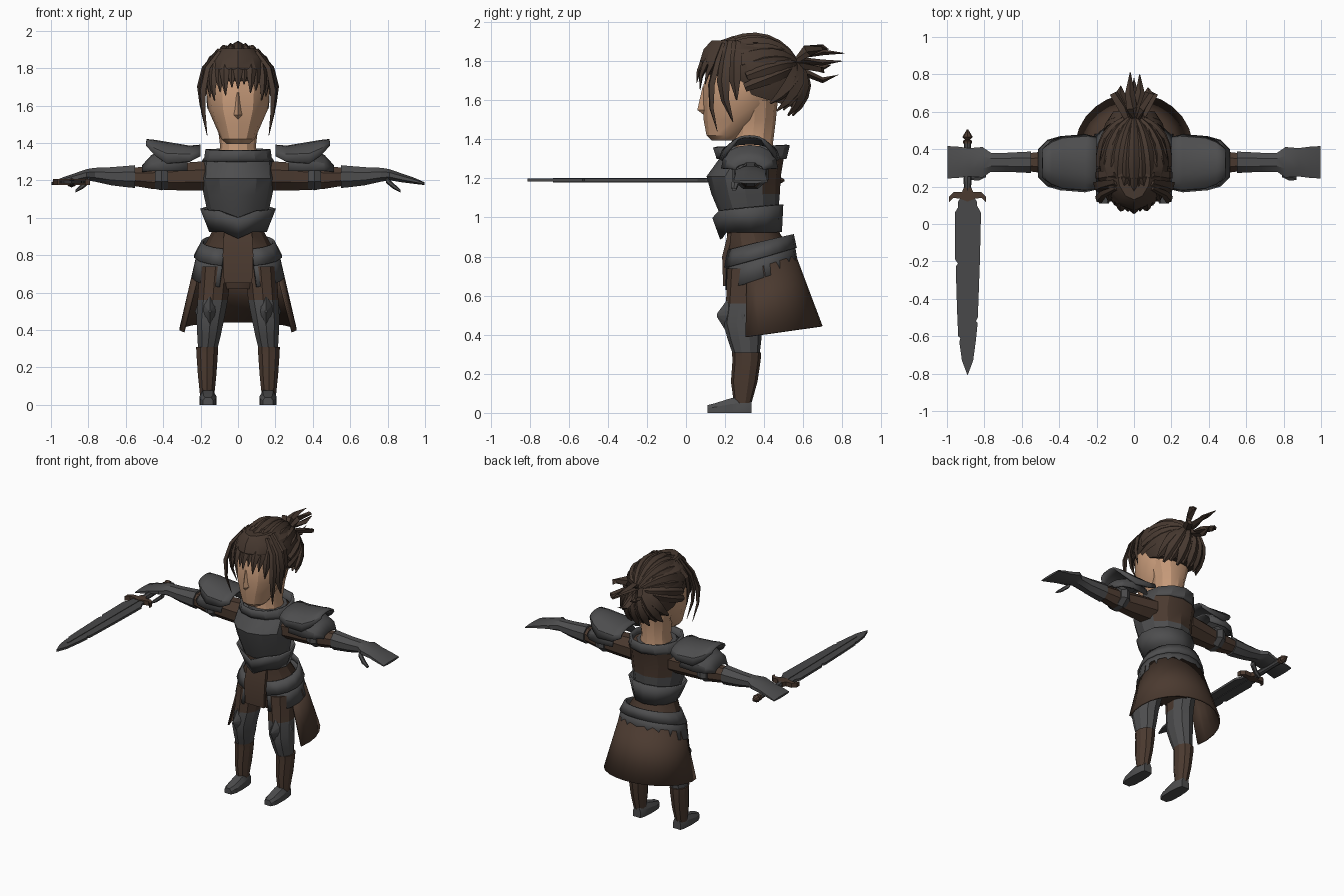
import bpy, bmesh, math, random
from mathutils import Vector

if "Cube" in bpy.data.objects:
    bpy.data.objects.remove(bpy.data.objects["Cube"])

random.seed(4)


def material(name, rgb):
    m = bpy.data.materials.new(name)
    m.diffuse_color = (*rgb, 1)
    m.use_nodes = True
    m.node_tree.nodes["Principled BSDF"].inputs["Base Color"].default_value = m.diffuse_color
    return m


STEEL = material("dark_steel", (0.075, 0.075, 0.077))
LEATHER = material("brown_leather", (0.07, 0.042, 0.029))
HAIR = material("brown_hair", (0.062, 0.04, 0.029))
SKIN = material("skin", (0.56, 0.32, 0.19))
BLADE = material("blade_steel", (0.065, 0.065, 0.067))


def finish(bm, name, mats, rule=None, thick=0, mirror=False):
    bmesh.ops.recalc_face_normals(bm, faces=bm.faces)
    bm.normal_update()
    if rule:
        for f in bm.faces:
            f.material_index = rule(f.calc_center_median(), f.normal)
    me = bpy.data.meshes.new(name)
    bm.to_mesh(me)
    bm.free()
    for m in mats:
        me.materials.append(m)
    ob = bpy.data.objects.new(name, me)
    bpy.context.collection.objects.link(ob)
    if thick:
        mod = ob.modifiers.new("thickness", 'SOLIDIFY')
        mod.thickness, mod.offset = thick, 0
    if mirror:
        ob.modifiers.new("mirror", 'MIRROR').use_clip = False
    return ob


def add_loft(bm, rings, closed=True, caps=True):
    rows = [[bm.verts.new(p) for p in r] for r in rings]
    n = len(rows[0])
    for a, b in zip(rows, rows[1:]):
        for i in range(n if closed else n - 1):
            j = (i + 1) % n
            bm.faces.new((a[i], a[j], b[j], b[i]))
    if caps:
        bm.faces.new(rows[0])
        bm.faces.new(rows[-1])


def loft(name, rings, mats, closed=True, caps=True, **kw):
    bm = bmesh.new()
    add_loft(bm, rings, closed, caps)
    return finish(bm, name, mats, **kw)


def ring(z, cy, rx, ry, n=12, cx=0, tilt=0):
    """Level ring, vertex on the front centre line; tilt raises the back."""
    out = []
    for i in range(n):
        a = -math.pi / 2 + 2 * math.pi * i / n
        y = cy + ry * math.sin(a)
        out.append((cx + rx * math.cos(a), y, z + tilt * (y - cy)))
    return out


def xring(x, z, hy, hz, cy=0.33, n=8):
    """Ring across an arm."""
    return [(x, cy + hy * math.cos(2 * math.pi * (i + .5) / n),
             z + hz * math.sin(2 * math.pi * (i + .5) / n)) for i in range(n)]


def arc(a0, cy, rx, ry, z0, slope, n=17):
    """Arc open at the front, rising towards the back."""
    out = []
    for i in range(n):
        a = math.radians(a0 + (180 - 2 * a0) * i / (n - 1))
        y = cy + ry * math.sin(a)
        out.append((rx * math.cos(a), y, z0 + slope * (y - 0.21)))
    return out


def plate(name, outline, z0, z1, mat):
    loft(name, [[(x, y, z) for x, y in outline] for z in (z0, z1)], [mat])


# Head, nose and neck
loft("head", [ring(*r) for r in [
    (1.395, .20, .06, .07), (1.42, .20, .09, .095), (1.50, .245, .125, .155),
    (1.58, .27, .16, .185), (1.68, .28, .17, .19), (1.80, .30, .14, .17)]], [SKIN])
loft("nose", [[(-.012, .1, 1.67), (0, .085, 1.67), (.012, .1, 1.67)],
              [(-.026, .1, 1.55), (0, .058, 1.55), (.026, .1, 1.55)],
              [(-.012, .11, 1.525), (0, .09, 1.525), (.012, .11, 1.525)]], [SKIN])
loft("neck", [ring(1.28, .34, .12, .12), ring(1.38, .34, .095, .105),
              ring(1.5, .35, .11, .11), ring(1.6, .35, .14, .12)], [SKIN])

# Hair cap
loft("hair_cap", [ring(*r, tilt=t) for r, t in [
    ((1.62, .36, .155, .2), -.3), ((1.70, .34, .185, .25), -.2), ((1.79, .33, .187, .258), -.05),
    ((1.86, .31, .155, .22), 0), ((1.905, .28, .09, .15), 0)]], [HAIR])

CENTRE, RADII = Vector((0, .33, 1.68)), Vector((.185, .26, .235))


def scalp(d, lift=1.0):
    d = Vector(d).normalized() * lift
    return CENTRE + Vector((d.x * RADII.x, d.y * RADII.y, d.z * RADII.z))


def over_scalp(a, b, n=6, lift=1.0):
    a, b = Vector(a).normalized(), Vector(b).normalized()
    return [scalp(a.slerp(b, i / (n - 1)), lift) for i in range(n)]


def strand(bm, pts, width, thick, start=.5, end=.08):
    """Ridged lock of hair tapering to a tip."""
    pts = [Vector(p) for p in pts]
    rings, last = [], len(pts) - 1
    for i, p in enumerate(pts):
        t = i / last
        tan = (pts[min(i + 1, last)] - pts[max(i - 1, 0)]).normalized()
        out = p - CENTRE
        out = (out - tan * out.dot(tan)).normalized()
        side = tan.cross(out)
        s = start + (1 - start) * t / .4 if t < .4 else 1 - (1 - end) * ((t - .4) / .6) ** 1.6
        rings.append([p + side * width * s, p + out * thick * s,
                      p - side * width * s, p - out * thick * s])
    add_loft(bm, rings)


# Swept-back locks from the hairline to the tie
bm = bmesh.new()
BUN = Vector((0, .9, .42))
for i in range(15):
    a = math.radians(-100 + 200 * i / 14)
    s = (math.sin(a), -.35 * abs(math.cos(a)) - .05, .95 * math.cos(a) + .1)
    end = BUN + Vector((math.sin(a) * .2, 0, math.cos(a) * .15))
    strand(bm, over_scalp(s, end, 7, 1.02 + .03 * (i % 2)), .036, .022, .6, .35)
finish(bm, "swept_hair", [HAIR])

# Nape locks hanging from the tie
bm = bmesh.new()
for i in range(11):
    u = -1 + 2 * i / 10
    tip = (u * 1.0, 1.0 - .55 * abs(u), -.72 + .25 * abs(u) - .1 * (i % 2))
    strand(bm, over_scalp(BUN + Vector((u * .25, 0, 0)), tip, 6, 1.03 + .04 * (i % 2)),
           .05, .032, .5, .15)
finish(bm, "nape_hair", [HAIR])

# Fringe and long side locks
bm = bmesh.new()
for i in range(11):
    u = -1 + 2 * i / 10
    tip = (u * .85, -1 + .35 * u * u, .16 - .3 * abs(u) - .12 * (i % 2) + random.uniform(-.04, .04))
    strand(bm, over_scalp((u * .55, -.3, .95), tip, 6, 1.03 + .03 * (i % 2)), .034, .02, .6)
for s in (-1, 1):
    for path, w in (([(.1, .19, 1.89), (.165, .16, 1.8), (.19, .13, 1.68), (.185, .13, 1.56), (.165, .16, 1.44)], .026),
                    ([(.1, .22, 1.9), (.175, .2, 1.8), (.196, .19, 1.7), (.19, .2, 1.6), (.175, .24, 1.49)], .042),
                    ([(.1, .26, 1.9), (.18, .25, 1.8), (.195, .25, 1.7), (.185, .26, 1.6)], .04)):
        strand(bm, [(s * x, y, z) for x, y, z in path], w, .016)
finish(bm, "fringe", [HAIR])

# Tied tail
bm = bmesh.new()
for x, y, z in [(-.02, .81, 1.84), (.03, .8, 1.80), (-.07, .74, 1.78), (.075, .73, 1.86), (0, .78, 1.73), (-.1, .7, 1.8), (.1, .7, 1.77)]:
    strand(bm, [(x * .3, .55, 1.79), (x * .6, .62, 1.79 + (z - 1.79) * .9), (x * 1.1, .7, z + (z - 1.79) * .3 - .01), (x, y, z)],
           .034, .02, .5)
finish(bm, "tied_tail", [HAIR])

# Torso: cuirass with leather upper back, belly plate, collar
loft("cuirass", [ring(*r) for r in [
    (1.00, .325, .155, .145), (1.12, .305, .183, .175), (1.21, .295, .2, .19),
    (1.30, .335, .195, .165), (1.34, .335, .13, .14)]], [STEEL, LEATHER],
    rule=lambda c, n: int(c.y > .36 and 1.13 < c.z < 1.33))
belly = [ring(.925, .335, .148, .15), ring(1.05, .32, .197, .172, tilt=.1)]
belly[0][0] = (0, .18, .89)
belly[1][0] = (0, .14, 1.0)
loft("belly_plate", belly, [STEEL], caps=False, thick=.012)
loft("collar", [ring(1.30, .335, .185, .17), ring(1.32, .335, .172, .175), ring(1.365, .335, .165, .188, tilt=.03)],
     [STEEL], caps=False, thick=.018)
loft("waist", [ring(*r) for r in [
    (1.0, .335, .14, .135), (.92, .345, .142, .135), (.85, .365, .18, .158),
    (.72, .37, .205, .155), (.62, .35, .14, .1)]], [LEATHER])

# Hip plates, skirt and front tabard
loft("upper_hip_plate", [arc(-68, .375, .19, .17, .83, .25), arc(-68, .375, .232, .185, .745, .28)],
     [STEEL], False, False, thick=.014)
loft("lower_hip_plate", [arc(-68, .375, .215, .175, .77, .28), arc(-66, .38, .245, .19, .63, .33)],
     [STEEL], False, False, thick=.012)
loft("skirt", [arc(-25, .385, .228, .172, .69, .33), arc(-20, .405, .31, .288, .375, .14)],
     [LEATHER], False, False, thick=.012)
loft("tabard", [[(-.075, .215, .92), (.075, .215, .92), (.075, .24, .92), (-.075, .24, .92)],
                [(-.082, .185, .8), (.082, .185, .8), (.082, .21, .8), (-.082, .21, .8)],
                [(-.075, .19, .65), (.075, .19, .65), (.075, .21, .65), (-.075, .21, .65)]], [LEATHER])

# Legs
loft("thigh", [ring(*r, n=10, cx=x) for x, r in [
    (.12, (.74, .34, .09, .13)), (.135, (.56, .305, .085, .10)), (.148, (.46, .29, .078, .10)),
    (.155, (.37, .30, .066, .085)), (.163, (.285, .31, .052, .065))]],
    [LEATHER, STEEL], rule=lambda c, n: int(c.z < .6 or c.y > .36), mirror=True)
loft("knee_guard", [[(.15 + .08 * math.sin(a) * s, .155 + .09 * (1 - s) + .085 * (abs(math.sin(a)) if s > .5 else 0) + q,
                      .5 + (.085 if math.cos(a) > 0 else .1) * math.cos(a) * s)
                     for a in [k * math.pi / 4 for k in range(8)]]
                    for s, q in ((1, .06), (.08, -.08))], [STEEL], mirror=True)
loft("boot_shaft", [ring(*r, n=10, cx=.165) for r in [
    (.31, .31, .062, .075), (.27, .31, .06, .072), (.16, .298, .052, .068), (.05, .29, .04, .045)]],
    [LEATHER], mirror=True)
loft("foot", [[(.16 + sx * w, y, z) for sx, z in ((-1, 0), (1, 0), (1, h * .6), (.6, h), (-.6, h), (-1, h * .6))]
              for y, w, h in ((.11, .026, .04), (.15, .042, .05), (.23, .045, .075), (.3, .04, .085), (.335, .03, .07))],
     [STEEL], mirror=True)

# Arms: sleeve, elbow guard, gauntlet with flat hand, thumb
loft("sleeve", [xring(*r) for r in [
    (.15, 1.225, .1, .085), (.3, 1.22, .08, .08), (.38, 1.215, .07, .072),
    (.46, 1.215, .066, .066), (.58, 1.22, .05, .05)]], [LEATHER], mirror=True)
loft("elbow_guard", [xring(*r) for r in [(.375, 1.22, .085, .07), (.41, 1.225, .1, .085), (.445, 1.22, .08, .07)]],
     [STEEL], mirror=True)
loft("gauntlet", [xring(*r) for r in [
    (.55, 1.22, .062, .066), (.59, 1.22, .06, .062), (.68, 1.222, .055, .052), (.765, 1.23, .055, .04),
    (.81, 1.23, .088, .032), (.88, 1.212, .082, .025), (.94, 1.198, .09, .018), (.998, 1.182, .094, .008)]],
    [STEEL], mirror=True)
loft("thumb", [xring(.79, 1.205, .022, .018, .27, 6), xring(.83, 1.17, .02, .016, .25, 6),
               xring(.87, 1.142, .012, .008, .245, 6)], [STEEL], mirror=True)


def shoulder_shell(name, stations, n=9):
    """Arched plate running out along the arm."""
    rings = []
    for x, hy, top, low in stations:
        rings.append([(x, .325 - hy * math.cos(math.pi * i / (n - 1)),
                       low + (top - low) * math.sin(math.pi * i / (n - 1)) ** .8) for i in range(n)])
    loft(name, rings, [STEEL], False, False, thick=.012, mirror=True)


shoulder_shell("upper_pauldron", [(.2, .135, 1.385, 1.33), (.26, .15, 1.38, 1.3), (.38, .14, 1.40, 1.29),
                                  (.44, .115, 1.41, 1.33), (.49, .07, 1.415, 1.385)])
shoulder_shell("lower_pauldron", [(.27, .13, 1.34, 1.25), (.39, .14, 1.365, 1.25),
                                  (.46, .12, 1.33, 1.25), (.51, .07, 1.275, 1.245)])

# Sword: chipped blade, guard, grip, pommel
X = -.89
plate("blade", [(X + dx, y) for dx, y in [
    (-.03, .15), (-.05, .12), (-.05, .09), (-.068, .06), (-.066, -.19), (-.052, -.21), (-.063, -.23),
    (-.056, -.46), (-.05, -.6), (-.038, -.61), (-.044, -.63), (-.03, -.73), (0, -.81), (.03, -.73),
    (.045, -.62), (.054, -.53), (.044, -.52), (.055, -.5), (.066, -.2), (.072, .06), (.05, .1), (.05, .12), (.03, .15)]],
    1.183, 1.199, BLADE)
plate("blade_ridge", [(X - .012, .14), (X + .012, .14), (X + .004, -.68), (X - .004, -.68)], 1.179, 1.203, BLADE)
half = [(0, .12), (.04, .135), (.075, .14), (.1, .115), (.1, .145), (.075, .17), (.03, .17), (.02, .195), (0, .2)]
plate("guard", [(X + a, b) for a, b in half] + [(X - a, b) for a, b in half[-2:0:-1]], 1.175, 1.207, LEATHER)


def yring(y, r, n=8):
    return [(X + r * math.cos(2 * math.pi * i / n), y, 1.19 + r * math.sin(2 * math.pi * i / n)) for i in range(n)]


loft("grip", [yring(.18, .018), yring(.24, .022), yring(.34, .018), yring(.44, .02)], [BLADE])
loft("pommel", [yring(y, r) for y, r in ((.43, .024), (.445, .024), (.45, .014), (.465, .028), (.505, .004))], [LEATHER])

# Soft shading with crisp edges
for ob in bpy.context.scene.objects:
    ob.select_set(True)
    bpy.context.view_layer.objects.active = ob
bpy.ops.object.shade_smooth_by_angle(angle=math.radians(28))
